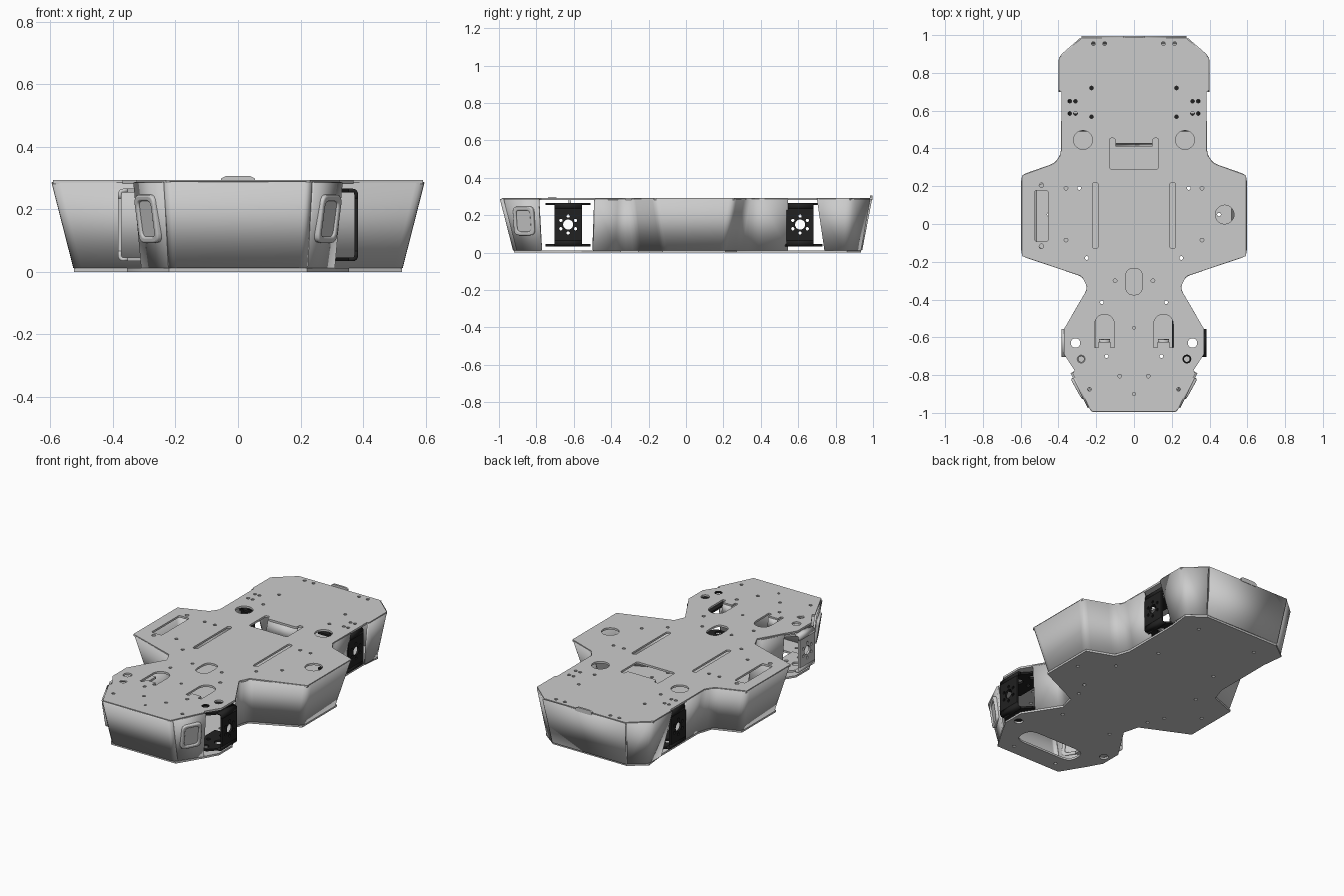
import bpy, bmesh, math
from mathutils import Vector, Matrix

if "Cube" in bpy.data.objects:
    bpy.data.objects.remove(bpy.data.objects["Cube"])

black = bpy.data.materials.new("black_metal")
black.diffuse_color = (0.015, 0.015, 0.015, 1)
black.use_nodes = True
black.node_tree.nodes["Principled BSDF"].inputs["Base Color"].default_value = black.diffuse_color


def fillet(pts, r, closed=False, seg=4):
    """Round the corners of a path."""
    pts = [Vector(p) for p in pts]
    out, n = [], len(pts)
    for i, p in enumerate(pts):
        if not closed and i in (0, n - 1):
            out.append(p)
            continue
        a, b = pts[i - 1] - p, pts[(i + 1) % n] - p
        p0 = p + a.normalized() * min(r, a.length * .45)
        p1 = p + b.normalized() * min(r, b.length * .45)
        for k in range(seg + 1):
            t = k / seg
            out.append(p0 * (1 - t) ** 2 + p * 2 * t * (1 - t) + p1 * t * t)
    return out


def circle(x, y, r, n=20):
    return [(x + r * math.cos(2 * math.pi * i / n), y + r * math.sin(2 * math.pi * i / n)) for i in range(n)]


def rrect(x, y, w, h, r, seg=4):
    c = [(x - w/2, y - h/2), (x + w/2, y - h/2), (x + w/2, y + h/2), (x - w/2, y + h/2)]
    return fillet(c, r, True, seg)


def flip(pts):
    return [(-p[0], p[1]) for p in reversed(pts)]


def both(*shapes):
    return [s for sh in shapes for s in (sh, flip(sh))]


def finish(ob, mirror, mat):
    if mat:
        ob.data.materials.append(mat)
    if mirror:
        ob.modifiers.new("Mirror", 'MIRROR')
    bpy.ops.object.select_all(action='DESELECT')
    ob.select_set(True)
    bpy.context.view_layer.objects.active = ob
    bpy.ops.object.shade_smooth_by_angle(angle=math.radians(32))
    return ob


def sheet(name, outline, holes, thick, matrix, mirror=False, mat=None, bevel=0.0):
    """Flat plate with holes, from a filled curve."""
    cu = bpy.data.curves.new(name, 'CURVE')
    cu.dimensions, cu.fill_mode = '2D', 'BOTH'
    cu.extrude = thick / 2 - bevel
    cu.bevel_depth, cu.offset, cu.bevel_resolution = bevel, -bevel, 2
    for loop in [outline] + holes:
        sp = cu.splines.new('POLY')
        sp.points.add(len(loop) - 1)
        for q, p in zip(sp.points, loop):
            q.co = (p[0], p[1], 0, 1)
        sp.use_cyclic_u = True
    ob = bpy.data.objects.new(name, cu)
    bpy.context.collection.objects.link(ob)
    bpy.ops.object.select_all(action='DESELECT')
    ob.select_set(True)
    bpy.context.view_layer.objects.active = ob
    bpy.ops.object.convert(target='MESH')
    ob = bpy.context.view_layer.objects.active
    ob.data.transform(matrix)
    return finish(ob, mirror, mat)


def strip(name, rowa, rowb, thick=0.012, mirror=False, mat=None, off=-1):
    """Bent sheet between two paths."""
    bm = bmesh.new()
    a = [bm.verts.new(p) for p in rowa]
    b = [bm.verts.new(p) for p in rowb]
    for i in range(len(a) - 1):
        bm.faces.new((a[i], b[i], b[i + 1], a[i + 1]))
    me = bpy.data.meshes.new(name)
    bm.to_mesh(me)
    bm.free()
    ob = bpy.data.objects.new(name, me)
    bpy.context.collection.objects.link(ob)
    so = ob.modifiers.new("Solidify", 'SOLIDIFY')
    so.thickness, so.offset = thick, off
    return finish(ob, mirror, mat)


def wall(name, top, bottom, mirror=True, r=0.03, zt=0.286, zb=0.012):
    strip(name, fillet([(x, y, zt) for x, y in top], r),
          fillet([(x, y, zb) for x, y in bottom], r), mirror=mirror)


def at(z):
    return Matrix.Translation((0, 0, z))


# Top plate
half = [(.23, -.985), (.325, -.79), (.315, -.775), (.37, -.69), (.37, -.555), (.245, -.34), (.275, -.277),
        (.592, -.17), (.592, .257), (.42, .32), (.385, .37), (.385, .70), (.396, .71), (.396, .88), (.275, .985)]
arch = [(.104, -.655), (.125, -.655), (.125, -.625), (.187, -.625), (.187, -.655), (.208, -.655)]
arch += [(.156 + .052 * math.cos(i * math.pi / 10), -.53 + .052 * math.sin(i * math.pi / 10)) for i in range(11)]
handle = fillet([(-.13, .29), (.13, .29), (.13, .455), (.1, .455), (.1, .425), (-.1, .425), (-.1, .455), (-.13, .455)], .015, True)
small = [(.31, .65), (.34, .65), (.31, .585), (.34, .585), (.225, .72), (.225, .567), (.36, .19), (.29, .19),
         (.36, -.085), (.25, -.18), (.215, .955), (.155, .955), (.10, -.30), (.17, -.415), (.145, -.70),
         (.075, -.805), (.235, -.875)]
holes = both(circle(.27, .445, .05), rrect(.205, .045, .03, .35, .015), arch,
             circle(.31, -.63, .025), circle(.28, -.715, .022), *[circle(x, y, .01, 10) for x, y in small])
holes += [handle, rrect(0, -.305, .09, .14, .05), circle(.48, .05, .05), rrect(-.49, .043, .07, .27, .012),
          circle(-.49, .205, .012), circle(-.49, -.118, .012), circle(0, -.55, .008, 10), circle(0, -.9, .008, 10)]
sheet("top_plate", half + flip(half), holes, .012, at(.287))

# Bottom plate
low = [(.22, -.92), (.305, -.78), (.355, -.69), (.355, -.56), (.22, -.35), (.245, -.255), (.525, -.125), (.525, .21),
       (.365, .27), (.335, .36), (.335, .73), (.35, .86), (.25, .935)]
low_small = [(.29, .19), (.29, -.085), (.2, .8), (.2, .45), (.25, -.18), (.17, -.415), (.15, -.86), (.45, .05)]
sheet("bottom_plate", low + flip(low),
      both(circle(.31, -.63, .025), *[circle(x, y, .01, 10) for x, y in low_small]) + [rrect(0, -.73, .4, .13, .07, 8)],
      .012, at(.006))

# Side walls, all leaning inwards towards the bottom
wall("front_wall", [(-.24, -.965), (-.228, -.995), (.228, -.995), (.24, -.965)],
     [(-.225, -.9), (-.21, -.925), (.21, -.925), (.225, -.9)], False, .015)
wall("front_corner_wall", [(.245, -.975), (.335, -.79)], [(.225, -.905), (.31, -.775)])
wall("side_wall", [(.33, -.485), (.245, -.34), (.27, -.28), (.597, -.17), (.597, .26), (.42, .322), (.387, .37), (.387, .545)],
     [(.305, -.495), (.22, -.35), (.245, -.255), (.527, -.125), (.527, .21), (.365, .27), (.335, .36), (.335, .545)])
wall("rear_corner_wall", [(.4, .70), (.4, .885), (.285, .985)], [(.35, .74), (.35, .865), (.255, .935)])
wall("rear_wall", [(.278, .995), (-.278, .995)], [(.25, .942), (-.25, .942)], False)

# Rear raised tab and the bent tabs below the openings
sheet("rear_tab", [(-.055, .28), (.055, .28), (.055, .298), (.04, .306), (-.04, .306), (-.055, .298)], [], .012,
      Matrix.Translation((0, .99, 0)) @ Matrix.Rotation(math.pi / 2, 4, 'X'))
strip("handle_tab", [(-.098, .43, .283), (.098, .43, .283)], [(-.098, .41, .21), (.098, .41, .21)])
strip("arch_tab", [(.127, -.63, .283), (.185, -.63, .283)], [(.127, -.62, .23), (.185, -.62, .23)], mirror=True)

# Raised pads on the front corner panels
t0, t1 = Vector((.245, -.975, .286)), Vector((.335, -.79, .286))
b0, b1 = Vector((.225, -.905, .012)), Vector((.31, -.775, .012))
u = (t1 - t0 + b1 - b0).normalized()
n = u.cross(t0 + t1 - b0 - b1).normalized()
v = n.cross(u)
pad = Matrix((u, v, n)).transposed().to_4x4()
pad.translation = (t0 + t1 + b0 + b1) / 4 + v * .022
sheet("pad_frame", rrect(0, 0, .125, .155, .03), [rrect(0, 0, .085, .115, .02)], .034, pad, True, bevel=.006)
sheet("pad_panel", rrect(0, 0, .1, .13, .02), [], .018, pad, True)

# C-shaped joint brackets
yz = Matrix(((0, 0, 1, 0), (1, 0, 0, 0), (0, 1, 0, 0), (0, 0, 0, 1)))
for name, s, yc, x, mat in (("front_right", 1, -.63, .378, black), ("front_left", -1, -.63, .378, None),
                            ("rear_right", 1, .61, .37, black), ("rear_left", -1, .61, .37, black)):
    dots = [circle(.045 * math.sin(i * math.pi / 3), .15 + .045 * math.cos(i * math.pi / 3), .009, 10) for i in range(6)]
    sheet(name + "_bracket_plate", rrect(0, .15, .146, .17, .001, 1), [circle(0, .15, .027)] + dots, .012,
          Matrix.Translation((s * x, yc, 0)) @ yz, mat=mat)
    fl = [(.2, -.12), (.31, -.12), (x - .025, -.073), (x - .025, .073), (.31, .12), (.2, .12)]
    fh = [circle(.31, 0, .025), circle(.28, -.085, .02), circle(.28, .085, .02), circle(.24, 0, .012)]
    for z, part, k in ((.26, "upper", -1), (.04, "lower", 1)):
        shift = Matrix.Translation((0, yc, z))
        if s > 0:
            sheet(f"{name}_bracket_{part}_flange", fl, fh, .012, shift, mat=mat)
        else:
            sheet(f"{name}_bracket_{part}_flange", flip(fl), [flip(h) for h in fh], .012, shift, mat=mat)
        path = [(s * (x - .026), z), (s * x, z), (s * x, z + k * .026)]
        rows = [fillet([(px, yc + d, pz) for px, pz in path], .025) for d in (-.073, .073)]
        strip(f"{name}_bracket_{part}_bend", rows[0], rows[1], mat=mat, off=0)

# Grommets in the front of the top plate
for name, x, mat in (("right_grommet", .28, black), ("left_grommet", -.28, None)):
    bpy.ops.mesh.primitive_torus_add(location=(x, -.715, .288), major_radius=.021, minor_radius=.006,
                                     major_segments=24, minor_segments=8)
    bpy.context.object.name = name
    finish(bpy.context.object, False, mat)
